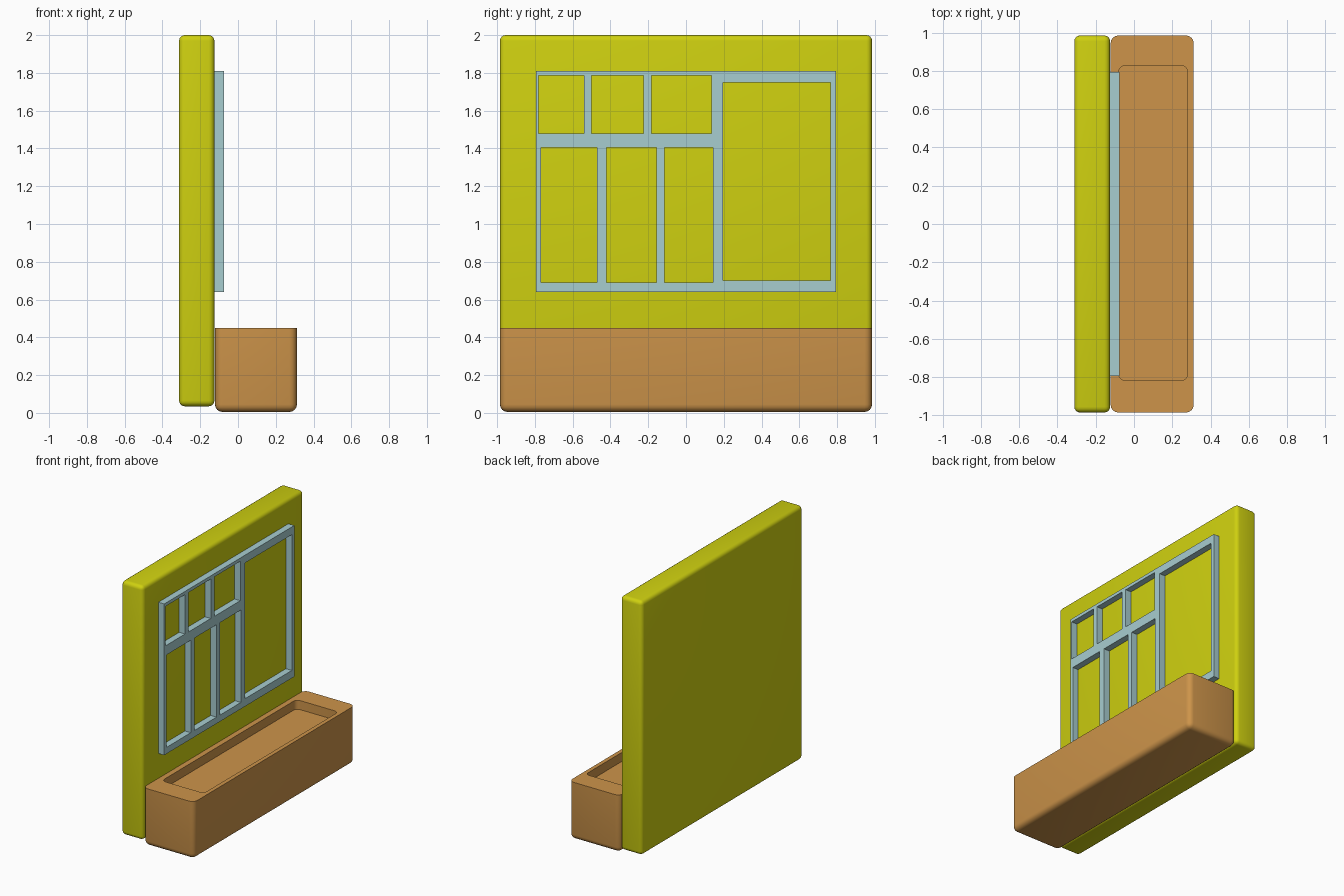
import bpy, bmesh, math

cube = bpy.data.objects.get("Cube")
if cube:
    bpy.data.objects.remove(cube, do_unlink=True)


def material(name, rgb):
    mat = bpy.data.materials.new(name)
    mat.use_nodes = True
    colour = (*rgb, 1)
    mat.diffuse_color = colour
    mat.node_tree.nodes["Principled BSDF"].inputs["Base Color"].default_value = colour
    return mat


def finish(bm, name, mat, smooth=True):
    bmesh.ops.recalc_face_normals(bm, faces=bm.faces)
    mesh = bpy.data.meshes.new(name)
    bm.to_mesh(mesh)
    bm.free()
    obj = bpy.data.objects.new(name, mesh)
    bpy.context.collection.objects.link(obj)
    mesh.materials.append(mat)
    if smooth:
        bpy.ops.object.select_all(action="DESELECT")
        obj.select_set(True)
        bpy.context.view_layer.objects.active = obj
        bpy.ops.object.shade_smooth_by_angle(angle=math.radians(40))
    return obj


def box(x, y, z):
    bm = bmesh.new()
    bmesh.ops.create_cube(bm, size=1)
    for v in bm.verts:
        v.co = [r[0] if c < 0 else r[1] for c, r in zip(v.co, (x, y, z))]
    return bm


def round_edges(bm, edges, width):
    bmesh.ops.bevel(bm, geom=edges, offset=width, segments=4, profile=0.5,
                    affect="EDGES", clamp_overlap=True)


yellow = material("wall yellow", (0.62, 0.63, 0.005))
orange = material("planter orange", (0.61, 0.295, 0.068))
blue = material("frame pale blue", (0.39, 0.61, 0.63))

# Wall panel, rounded on every edge
bm = box((-0.312, -0.125), (-0.985, 0.985), (0.035, 2.0))
round_edges(bm, bm.edges[:], 0.03)
finish(bm, "wall_panel", yellow)

# Planter box: rounded sides and base, sharp top rim, shallow recess
TOP = 0.45
bm = box((-0.122, 0.312), (-0.985, 0.985), (0.005, TOP))
round_edges(bm, [e for e in bm.edges if any(v.co.z < TOP - 0.01 for v in e.verts)], 0.04)
rim = max(bm.faces, key=lambda f: f.calc_center_median().z)


def extrude(face):
    geom = bmesh.ops.extrude_discrete_faces(bm, faces=[face])
    return geom["faces"][0]


recess = extrude(rim)
for v in recess.verts:
    v.co.x = 0.1 + (v.co.x - 0.095) * 0.36 / 0.434
    v.co.y = 0.005 + v.co.y * 1.645 / 1.97
floor = extrude(recess)
for v in floor.verts:
    v.co.z -= 0.07
finish(bm, "planter_box", orange)

# Window frame: a slab with pane openings (y0, y1, z0, z1)
outer = (-0.795, 0.795, 0.64, 1.81)
panes = [(a, b, 1.48, 1.785) for a, b in ((-0.78, -0.54), (-0.5, -0.225), (-0.182, 0.135))]
panes += [(a, b, 0.69, 1.405) for a, b in ((-0.768, -0.47), (-0.422, -0.155), (-0.115, 0.143))]
panes.append((0.195, 0.765, 0.7, 1.75))
rects = panes + [outer]
ys = sorted({v for r in rects for v in r[:2]})
zs = sorted({v for r in rects for v in r[2:]})
bm = bmesh.new()
for y0, y1 in zip(ys, ys[1:]):
    for z0, z1 in zip(zs, zs[1:]):
        y, z = (y0 + y1) / 2, (z0 + z1) / 2
        if any(a < y < b and c < z < d for a, b, c, d in panes):
            continue
        corners = ((y0, z0), (y1, z0), (y1, z1), (y0, z1))
        bm.faces.new([bm.verts.new((-0.135, *c)) for c in corners])
bmesh.ops.remove_doubles(bm, verts=bm.verts, dist=0.0005)
front = bmesh.ops.extrude_face_region(bm, geom=bm.faces[:], use_keep_orig=True)["geom"]
for v in front:
    if isinstance(v, bmesh.types.BMVert):
        v.co.x = -0.075
finish(bm, "window_frame", blue, smooth=False)
